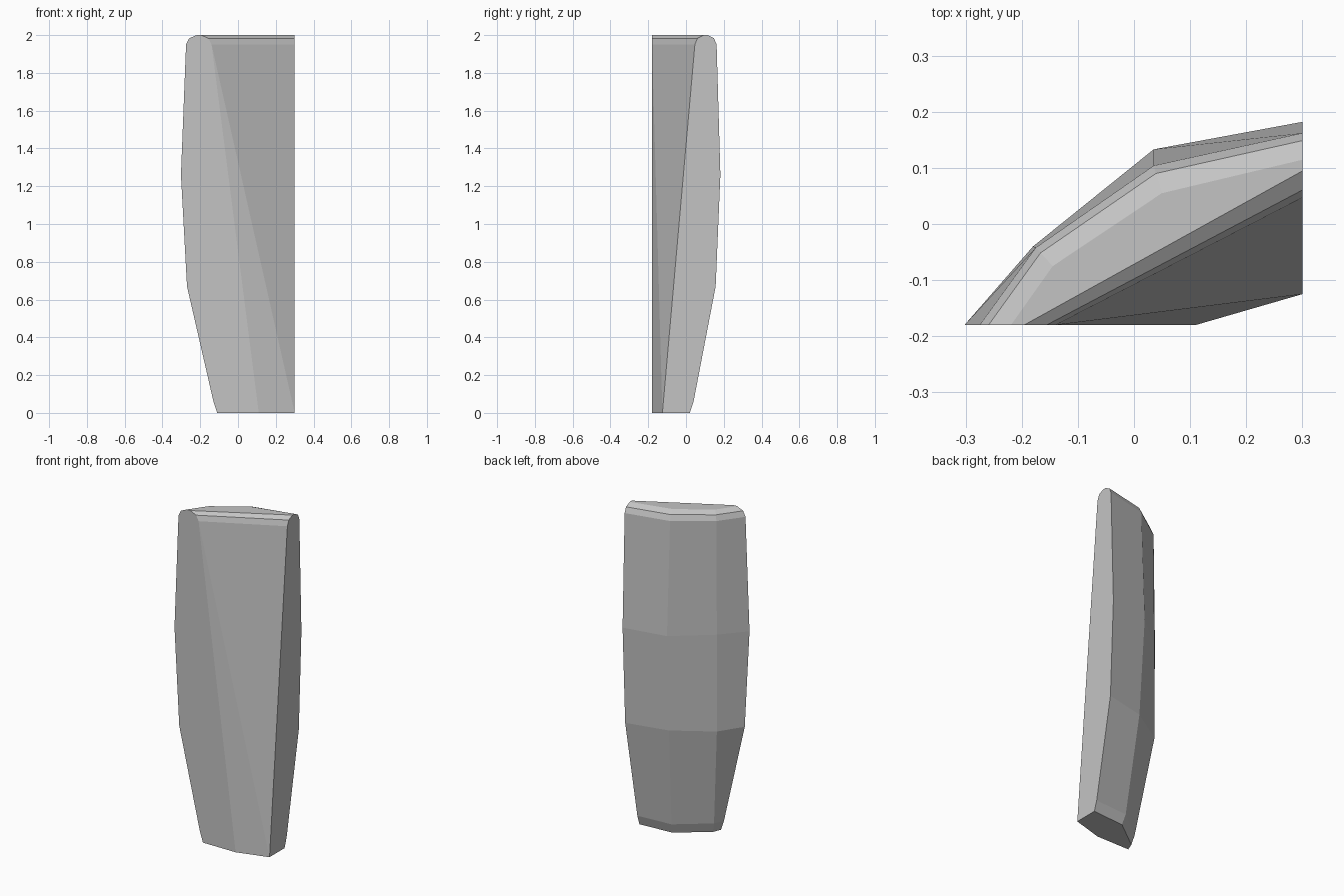
import bpy
import bmesh
from math import cos, sin, radians
from mathutils import Vector

default_cube = bpy.data.objects.get("Cube")
if default_cube:
    bpy.data.objects.remove(default_cube, do_unlink=True)

# The panel is cut off by two planes: a front one and a right one
FRONT_Y, RIGHT_X = -0.18, 0.30
SHOULDER_Z, TOP_Z = 1.95, 2.0


def make_material(name, value):
    material = bpy.data.materials.new(name)
    material.use_nodes = True
    colour = (value, value, value, 1)
    material.diffuse_color = colour
    material.node_tree.nodes["Principled BSDF"].inputs["Base Color"].default_value = colour
    return material


def course(height, front_x, right_y, *corners):
    """One horizontal line across the panel, from the front cut to the right cut."""
    outline = [(front_x, FRONT_Y), *corners, (RIGHT_X, right_y)]
    return [Vector((x, y, height)) for x, y in outline]


# Curved outer wall, from the foot up to the widest level
lower_bend = (-0.18, -0.04)
courses = [
    course(0, -0.11, 0.02, (-0.09, -0.13), (0.09, 0.005)),
    course(0.06, -0.13, 0.04, (-0.105, -0.12), (0.08, 0.025)),
    course(0.67, -0.27, 0.157, lower_bend, (0.045, 0.1)),
    course(1.26, -0.302, 0.182, lower_bend, (0.035, 0.133)),
]

# Rounded rim, rolling over from the outer shoulder to the inner one
outer = course(SHOULDER_Z, -0.275, 0.162, (-0.175, -0.042), (0.035, 0.104))
inner = course(SHOULDER_Z, -0.14, 0.047, (-0.102, -0.122), (0.07, -0.015))
for angle in (0, 40, 80, 100, 140, 180):
    turn = radians(angle)
    blend = (1 - cos(turn)) / 2
    lift = (TOP_Z - SHOULDER_Z) * sin(turn) / sin(radians(80))
    row = [a.lerp(b, blend) + Vector((0, 0, lift)) for a, b in zip(outer, inner)]
    # The inner half of the rim is straight, so it needs only its ends
    courses.append(row if angle < 90 else [row[0], row[-1]])

# Foot of the inner wall
courses.append(course(0, 0.11, -0.125))

bm = bmesh.new()
rows = [[bm.verts.new(point) for point in row] for row in courses]

# Skin between neighbouring courses
for below, above in zip(rows[:-2], rows[1:-1]):
    if len(below) == len(above):
        for i in range(len(below) - 1):
            bm.faces.new((below[i], below[i + 1], above[i + 1], above[i]))
    else:
        bm.faces.new(below + above[::-1])

# Twisted inner wall, folded along its diagonal
(top_front, top_right), (foot_front, foot_right) = rows[-2], rows[-1]
bm.faces.new((top_front, top_right, foot_right))
bm.faces.new((top_front, foot_right, foot_front))

# Flat underside and the two cut ends
bm.faces.new(rows[0][::-1] + rows[-1])
bm.faces.new([row[0] for row in rows])
bm.faces.new([row[-1] for row in reversed(rows)])
bmesh.ops.recalc_face_normals(bm, faces=bm.faces)

mesh = bpy.data.meshes.new("curved_panel")
bm.to_mesh(mesh)
bm.free()
mesh.materials.append(make_material("plain grey", 0.55))
panel = bpy.data.objects.new("curved_panel", mesh)
bpy.context.collection.objects.link(panel)
